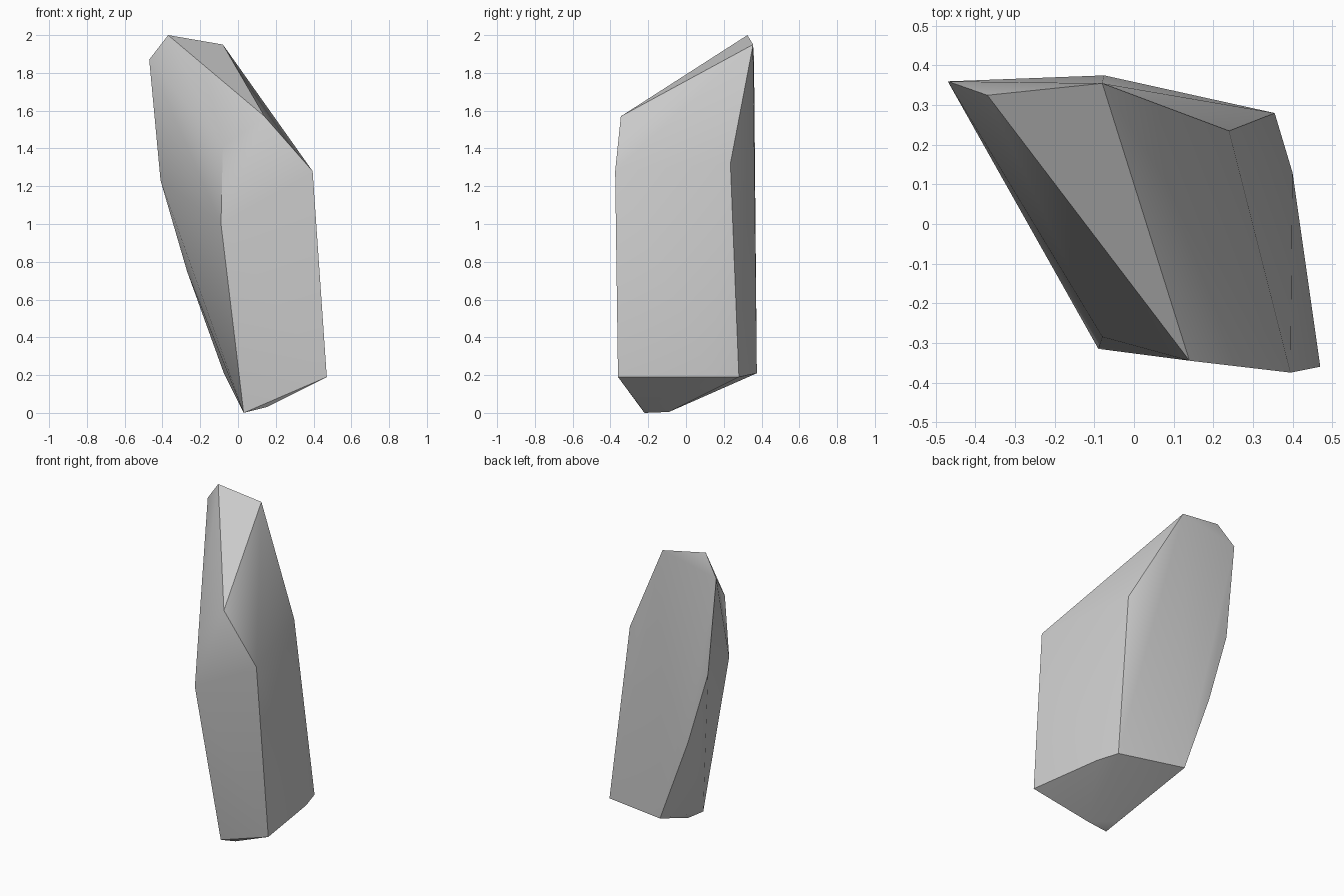
import bpy, bmesh, math

cube = bpy.data.objects.get("Cube")
if cube:
    bpy.data.objects.remove(cube, do_unlink=True)

# Plain grey stone
stone = bpy.data.materials.new("grey_stone")
stone.use_nodes = True
grey = (0.6, 0.6, 0.6, 1)
stone.diffuse_color = grey
stone.node_tree.nodes["Principled BSDF"].inputs["Base Color"].default_value = grey

# Corners of the faceted shard, grouped from tip to foot
tip = [(-.47, .36, 1.87), (-.37, .325, 2), (-.08, .355, 1.95)]
shoulder = [(.14, -.345, 1.57), (-.08, -.285, 1.41), (.395, -.375, 1.28), (.24, .235, 1.32)]
left_edge = [(-.41, .36, 1.23), (-.27, .367, .75), (-.09, -.315, 1)]
base_rim = [(.47, -.36, .19), (.40, .13, .19), (.355, .28, .19), (-.075, .375, .21)]
foot = [(.03, -.22, 0), (.045, -.09, .005), (.15, -.24, .03)]

# Wrap the corners in a convex skin
bm = bmesh.new()
for co in tip + shoulder + left_edge + base_rim + foot:
    bm.verts.new(co)
bmesh.ops.convex_hull(bm, input=bm.verts)
bmesh.ops.recalc_face_normals(bm, faces=bm.faces)
mesh = bpy.data.meshes.new("rock_shard")
bm.to_mesh(mesh)
bm.free()
mesh.materials.append(stone)
rock = bpy.data.objects.new("rock_shard", mesh)
bpy.context.collection.objects.link(rock)

# Soft shading across shallow facets, crisp ridges elsewhere
bpy.ops.object.select_all(action='DESELECT')
rock.select_set(True)
bpy.context.view_layer.objects.active = rock
bpy.ops.object.shade_smooth_by_angle(angle=math.radians(30))
